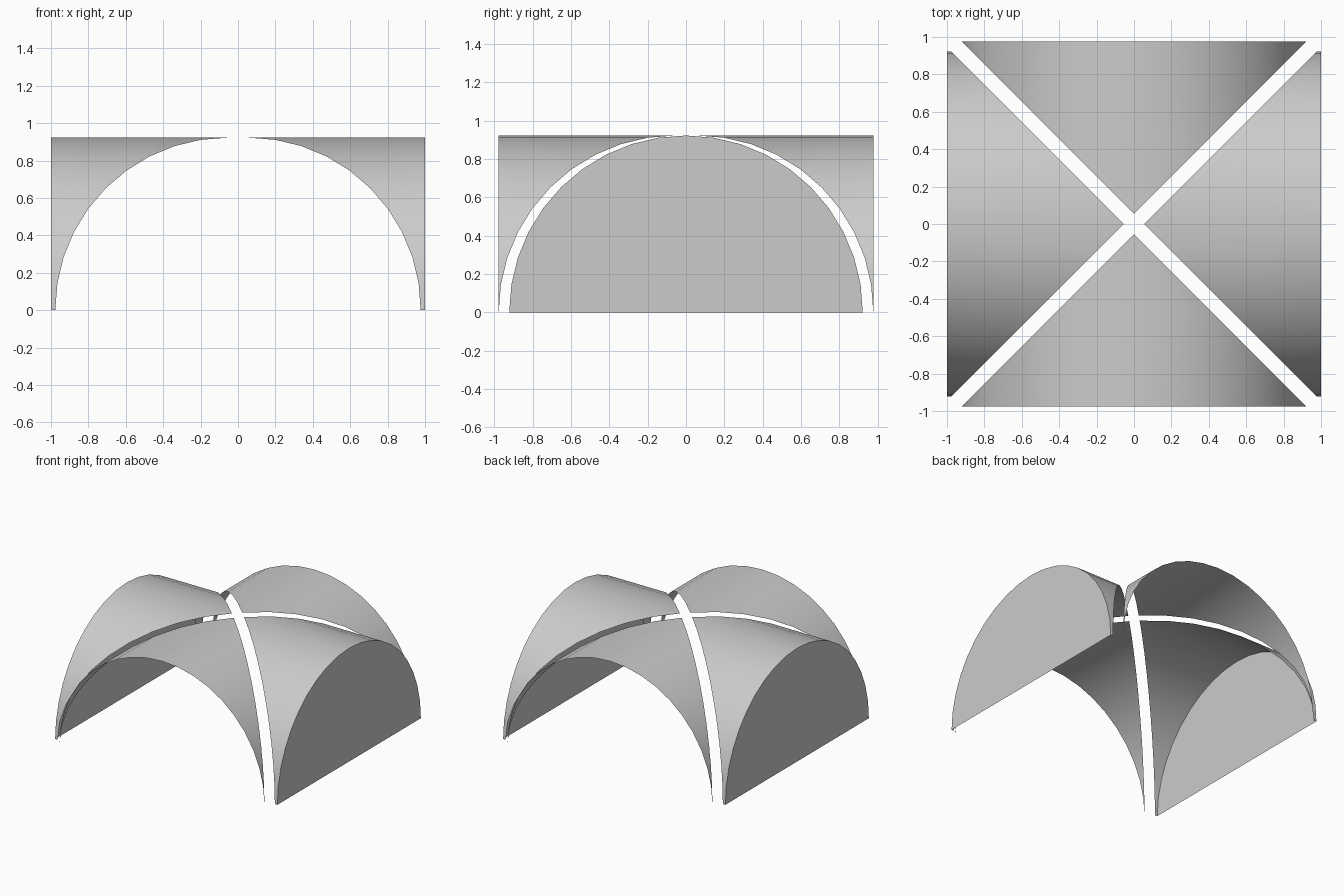
import bpy, bmesh, math
from mathutils import Matrix

if "Cube" in bpy.data.objects:
    bpy.data.objects.remove(bpy.data.objects["Cube"])

R = 0.922      # vault radius
GAP = 0.055    # half gap left open along the diagonals
SEG = 20       # facets per half circle


def arch(i):
    a = math.pi * i / SEG
    return R * math.cos(a), R * math.sin(a)


def web(name, turn, outer, closed):
    """One quarter of the groin vault, running outwards along local +x."""
    bm = bmesh.new()
    inner_row, outer_row = [], []
    for i in range(SEG + 1):
        y, z = arch(i)
        inner_row.append(bm.verts.new((abs(y) + GAP, y, z)))
        outer_row.append(bm.verts.new((outer, y, z)))
    for i in range(SEG):
        bm.faces.new((inner_row[i], outer_row[i], outer_row[i + 1], inner_row[i + 1]))
    # Solid half-round end wall
    if closed:
        bm.faces.new(outer_row)
    bmesh.ops.remove_doubles(bm, verts=bm.verts, dist=0.0005)
    bm.normal_update()
    # Outward-facing surfaces
    for f in bm.faces:
        if f.normal.z < -0.01 or (abs(f.normal.z) < 0.01 and f.normal.x < -0.5):
            f.normal_flip()
    bm.transform(Matrix.Rotation(math.radians(turn), 4, 'Z'))
    mesh = bpy.data.meshes.new(name)
    bm.to_mesh(mesh)
    bm.free()
    obj = bpy.data.objects.new(name, mesh)
    bpy.context.collection.objects.link(obj)
    bpy.ops.object.select_all(action='DESELECT')
    obj.select_set(True)
    bpy.context.view_layer.objects.active = obj
    bpy.ops.object.shade_smooth_by_angle(angle=math.radians(30))


# Side webs have end walls, front and back webs are open
web("right_vault_web", 0, 1.0, True)
web("left_vault_web", 180, 1.0, True)
web("back_vault_web", 90, R + GAP, False)
web("front_vault_web", 270, R + GAP, False)
